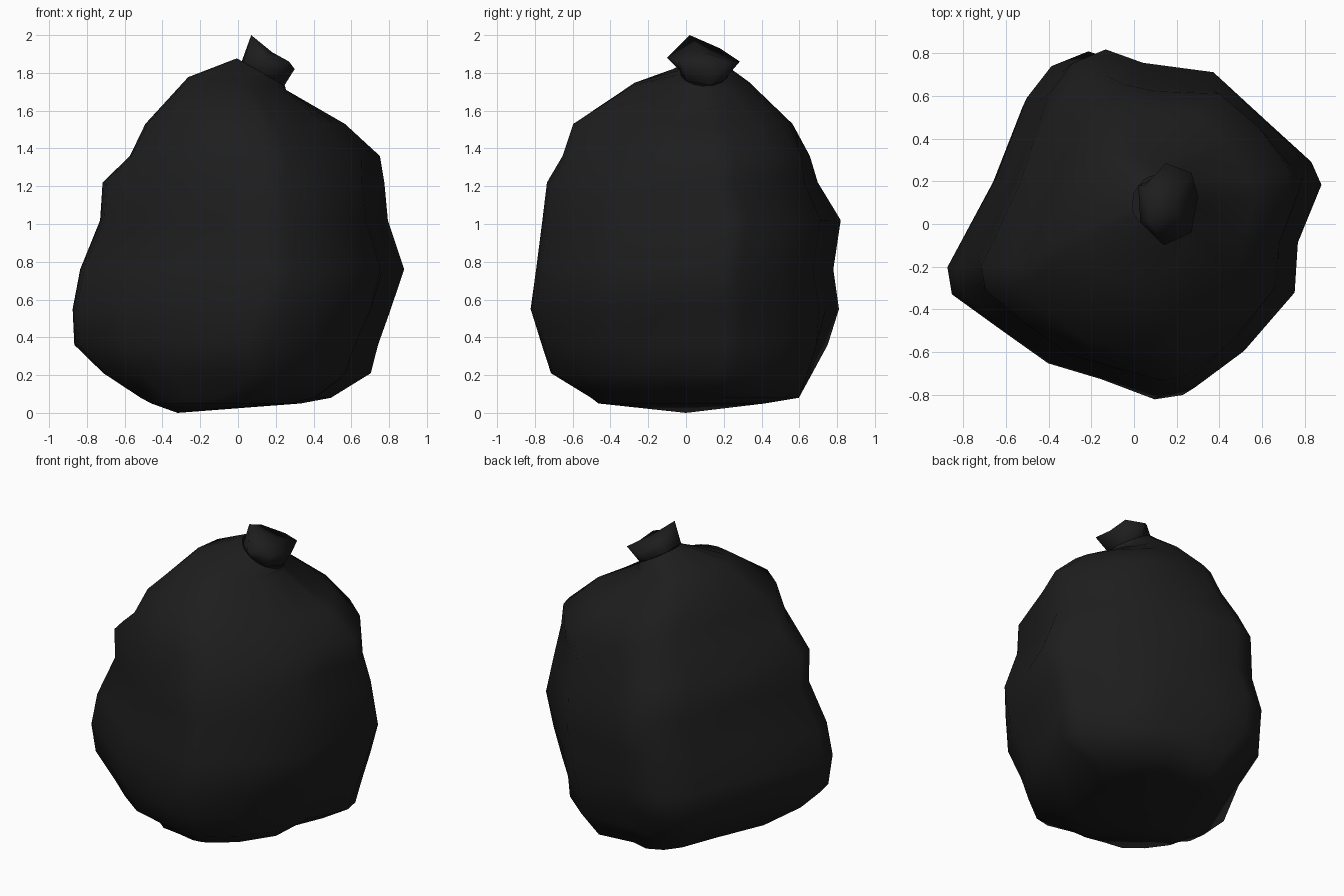
import bpy, bmesh, math

mat = bpy.data.materials.new("black_plastic")
mat.diffuse_color = (0.0125, 0.0125, 0.013, 1)


def loft(name, rings, bottom=None, top=None):
    """Skin a list of equal-length rings, closing ends with fan points."""
    bm = bmesh.new()
    vr = [[bm.verts.new(p) for p in r] for r in rings]
    n = len(vr[0])
    for a, b in zip(vr, vr[1:]):
        for i in range(n):
            j = (i + 1) % n
            bm.faces.new((a[i], a[j], b[j], b[i]))
    for ring, tip in ((vr[0], bottom), (vr[-1], top)):
        if tip:
            c = bm.verts.new(tip)
            for i in range(n):
                bm.faces.new((ring[i], ring[(i + 1) % n], c))
    bmesh.ops.recalc_face_normals(bm, faces=bm.faces)
    me = bpy.data.meshes.new(name)
    bm.to_mesh(me)
    bm.free()
    for p in me.polygons:
        p.use_smooth = True
    me.materials.append(mat)
    ob = bpy.data.objects.new(name, me)
    bpy.context.collection.objects.link(ob)
    return ob


# Lumpy plan outline, counter-clockwise
plan = [(-0.87, -0.2), (-0.85, -0.33), (-0.6, -0.51), (-0.38, -0.66), (-0.12, -0.73),
        (0.14, -0.81), (0.27, -0.78), (0.5, -0.6), (0.74, -0.32), (0.76, -0.08),
        (0.87, 0.2), (0.82, 0.31), (0.6, 0.51), (0.39, 0.7), (0.02, 0.75),
        (-0.18, 0.82), (-0.36, 0.75), (-0.48, 0.6), (-0.63, 0.22)]

# z, x min, x max, y min, y max, roundness, bulge to back right / front left / front right
levels = [(0.05, -0.44, 0.30, -0.46, 0.42, 0.3, 0.08, 0.05, 0.03),
          (0.08, -0.50, 0.45, -0.50, 0.60, 0.2, 0.10, 0.04, 0.03),
          (0.21, -0.71, 0.66, -0.72, 0.67, 0.1, 0.10, 0.01, 0.01),
          (0.36, -0.88, 0.71, -0.76, 0.75, 0.0, 0.07, -0.03, 0.04),
          (0.55, -0.88, 0.80, -0.82, 0.81, 0.0, 0.02, -0.01, 0.04),
          (0.76, -0.84, 0.875, -0.80, 0.78, 0.0, 0.01, -0.01, 0.01),
          (1.02, -0.74, 0.79, -0.77, 0.82, 0.05, 0.01, -0.02, 0.0),
          (1.22, -0.72, 0.76, -0.745, 0.70, 0.15, 0.04, 0.0, 0.0),
          (1.36, -0.56, 0.73, -0.69, 0.66, 0.3, 0.06, 0.04, -0.09),
          (1.53, -0.48, 0.56, -0.62, 0.57, 0.5, 0.03, 0.04, -0.05),
          (1.73, -0.27, 0.26, -0.28, 0.34, 0.8, 0.0, 0.0, 0.0)]


def bag_ring(z, x0, x1, y0, y1, rnd, *bulge):
    out = []
    for px, py in plan:
        u, v = px / 0.87, py / 0.82
        a = math.atan2(v, u)
        u += (math.cos(a) - u) * rnd
        v += (math.sin(a) - v) * rnd
        x = (x0 + x1) / 2 + u * (x1 - x0) / 2
        y = (y0 + y1) / 2 + v * (y1 - y0) / 2
        # diagonal bulges, fading out toward the axes
        for d, deg in zip(bulge, (45, 225, 315)):
            t = a - math.radians(deg)
            if math.cos(t) > 0.7072:
                x += d * math.cos(2 * t) * math.cos(a)
                y += d * math.cos(2 * t) * math.sin(a)
        # upper shoulder leans up to the left
        dz = -0.13 * (x - 0.1) if z > 1.7 else 0
        out.append((x, y, z + dz))
    return out


def neck_point(a, r=0.13):
    x = 0.12 + r * math.cos(a)
    return (x, 0.10 + r * math.sin(a), 1.805 - 0.57 * (x - 0.12))


# Bag body, gathered into a tilted neck
rings = [bag_ring(*l) for l in levels]
rings.append([neck_point(math.atan2(y / 0.82, x / 0.87)) for x, y in plan])
loft("bag_body", rings, bottom=(-0.32, 0.0, 0.0))

# Flared, tied-off top
rim = [(0.07, 0.02, 2.0), (0.14, -0.10, 1.88), (0.27, -0.04, 1.86), (0.30, 0.13, 1.82),
       (0.27, 0.24, 1.86), (0.15, 0.285, 1.86), (0.05, 0.18, 1.93)]
neck = [neck_point(math.atan2(y - 0.10, x - 0.15), 0.128) for x, y, z in rim]
loft("tied_top", [neck, rim], top=(0.18, 0.09, 1.91))
